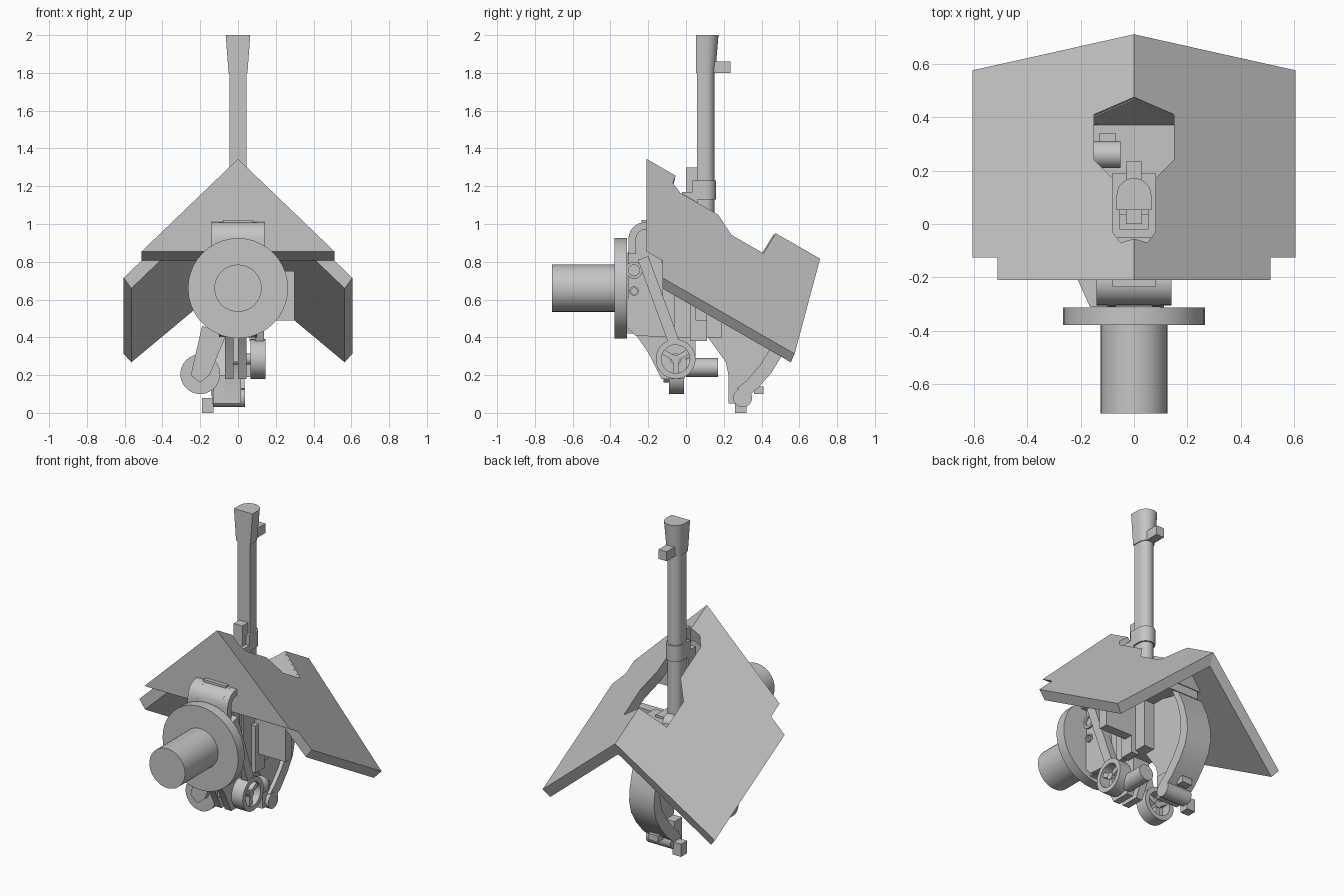
import bpy, bmesh, math
from mathutils import Vector, Matrix

cube = bpy.data.objects.get("Cube")
if cube:
    bpy.data.objects.remove(cube)

grey = bpy.data.materials.new("matte_grey")
grey.use_nodes = True
COLOUR = (0.56, 0.56, 0.56, 1)
grey.diffuse_color = COLOUR
grey.node_tree.nodes["Principled BSDF"].inputs["Base Color"].default_value = COLOUR
parts = []
AXES = {"X": Vector((1, 0, 0)), "Y": Vector((0, 1, 0)), "Z": Vector((0, 0, 1))}


def finish(name, bm):
    bmesh.ops.recalc_face_normals(bm, faces=bm.faces)
    me = bpy.data.meshes.new(name)
    bm.to_mesh(me)
    bm.free()
    me.materials.append(grey)
    ob = bpy.data.objects.new(name, me)
    bpy.context.collection.objects.link(ob)
    parts.append(ob)
    return ob


def loft(name, rings, skip_centre=False):
    """Skin matching rings of 3D points and cap both ends."""
    bm = bmesh.new()
    rows = [[bm.verts.new(p) for p in ring] for ring in rings]
    n = len(rows[0])
    bm.faces.new(rows[0])
    bm.faces.new(rows[-1])
    for a, b in zip(rows, rows[1:]):
        for i in range(n):
            j = (i + 1) % n
            if skip_centre and a[i].co.x == 0 and a[j].co.x == 0:
                continue
            bm.faces.new((a[i], a[j], b[j], b[i]))
    return finish(name, bm)


def plate(name, outline, x0, x1):
    """Side outline (y, z) extruded across x."""
    return loft(name, [[(x, y, z) for y, z in outline] for x in (x0, x1)])


def box(name, x0, x1, y0, y1, z0, z1):
    return plate(name, [(y0, z0), (y1, z0), (y1, z1), (y0, z1)], x0, x1)


def lathe(name, centre, axis, profile, steps=40):
    """Closed profile of (radius, height) turned about an axis."""
    bm = bmesh.new()
    rot = AXES["Z"].rotation_difference(AXES[axis]).to_matrix().to_4x4()
    place = Matrix.Translation(centre) @ rot
    rows = []
    for k in range(steps):
        t = 2 * math.pi * k / steps
        rows.append([bm.verts.new(place @ Vector((r * math.cos(t), r * math.sin(t), h)))
                     for r, h in profile])
    n = len(profile)
    for k in range(steps):
        a, b = rows[k], rows[(k + 1) % steps]
        for i in range(n):
            j = (i + 1) % n
            if profile[i][0] or profile[j][0]:
                bm.faces.new((a[i], a[j], b[j], b[i]))
    bmesh.ops.remove_doubles(bm, verts=bm.verts, dist=1e-5)
    return finish(name, bm)


def cylinder(name, centre, axis, r, length):
    h = length / 2
    return lathe(name, centre, axis, [(0, -h), (r, -h), (r, h), (0, h)])


def arc(cy, cz, r, a0, a1, n=10):
    angles = [math.radians(a0 + (a1 - a0) * i / n) for i in range(n + 1)]
    return [(cy + r * math.cos(a), cz + r * math.sin(a)) for a in angles]


# Shield: two flat sloping plates meeting at a ridge, with a slot for the barrel
def roof(x, y):
    return 1.345 - 0.96 * abs(x) - 0.575 * (y + 0.21)


top = [(0, -.125), (.605, -.125), (.605, .575), (0, .71), (0, .475), (.15, .41),
       (.15, .24), (.08, .17), (.08, -.03), (.05, -.07), (0, -.055)]
under = [(0, -.125), (.565, -.125), (.565, .555), (0, .68), (0, .435), (.15, .37),
         (.15, .2), (.08, .13), (.08, -.05), (.05, -.09), (0, -.075)]
shield = loft("shield", [[(x, y, roof(x, y)) for x, y in top],
                         [(x, y, roof(x, y) - .095) for x, y in under]], True)
shield.modifiers.new("mirror", "MIRROR")
loft("shield_front", [[(x, y, roof(x, y)) for x in (-.51, 0, .51)] for y in (-.21, -.125)])
loft("slot_back_wall", [[(x, .37, .765), (x, y, roof(x, y) - .01),
                         (x, y + .03, roof(x, y) - .05), (x, .41, .74)]
                        for x, y in ((-.15, .4), (0, .465), (.15, .4))])


# Barrel: flat at the front, rounded at the back
def d_section(z, w, y0, y1):
    return [(x, y, z) for x, y in [(-w, y0)] + arc(0, y1 - w, w, 0, 180, 14)[::-1] + [(w, y0)]]


def d_tube(name, *sections):
    return loft(name, [d_section(*s) for s in sections])


d_tube("barrel", (.7, .045, .057, .15), (1.8, .045, .057, .15))
d_tube("muzzle", (1.8, .05, .052, .155), (2.0, .065, .052, .172))
d_tube("barrel_collar", (1.13, .055, .035, .16), (1.23, .055, .035, .16))
box("front_sight", -.028, .028, .14, .235, 1.8, 1.86)
box("collar_lug", -.03, .03, .0, .06, 1.14, 1.3)
box("gas_block", -.055, .055, -.02, .06, .7, 1.17)

# Receiver and breech under the shield
box("receiver", -.08, .08, -.06, .19, .4, .78)
box("breech_floor", -.15, .15, .1, .39, .7, .765)
cylinder("breech_roller", (-.1, .26, .8), "X", .05, .1)
box("roller_lug", -.13, -.07, .28, .34, .75, .81)
box("ammunition_box", .05, .3, .05, .11, .49, .75)
cylinder("trigger_tube", (.05, .085, .24), "Y", .05, .17)

# Mount: spigot, flange and housing
cylinder("spigot", (0, -.54, .66), "Y", .125, .34)
cylinder("mount_flange", (0, -.345, .66), "Y", .265, .065)
housing = arc(-.215, .92, .09, 180, 20) + [(-.12, .6), (-.1, .4), (-.27, .41), (-.31, .45)]
for side in (-1, 1):
    plate("housing_cheek", housing, side * .07, side * .1)
plate("housing_arch", arc(-.215, .92, .09, 180, 0) + [(-.125, .84), (-.165, .84)]
      + arc(-.215, .92, .05, 0, 180) + [(-.265, .84), (-.305, .84)], -.14, .14)
box("housing_cap", -.08, .08, -.235, -.17, .98, 1.022)
box("housing_core", -.07, .07, -.31, -.05, .42, .85)
loft("left_gusset", [[(x, y, z) for x, y in
                      [(-.21, -.21), (-.165, -.31), (-.1, -.31), (-.1, -.14), (-.21, -.16)]]
                     for z in (.5, .78)])
box("bracket_block", -.05, .045, -.17, .05, .27, .45)
for x0, x1 in ((-.07, -.025), (.0, .045)):
    plate("bracket_prong", [(-.27, .42), (-.2, .32), (-.13, .18), (-.01, .18), (.05, .3),
                            (.05, .45)], x0, x1)
for z, r in ((.755, .045), (.645, .025)):
    lathe("cheek_boss", (.1, -.275, z), "X",
          [(r * .65, 0), (r, 0), (r, .012), (r * .65, .012)], 24)
plate("side_link", [(-.255, .81), (-.2, .83), (-.035, .38), (-.09, .36)], .09, .138)
box("side_rail", .06, .11, .02, .11, .38, .68)


# Handwheels: rim, hub and three spokes
def handwheel(name, centre, axis, facing):
    c, d = Vector(centre), AXES[axis] * facing
    lathe(name + "_rim", c, axis, [(.075, -.04), (.105, -.04), (.105, .04), (.075, .04)])
    cylinder(name + "_hub", c, axis, .022, .06)
    u = AXES["Z"]
    v = d.cross(u)
    for k in range(3):
        t = math.radians(270 + 120 * k)
        out = u * math.sin(t) + v * math.cos(t)
        across = d.cross(out) * .014
        ends = [[c + out * r + across * s + d * h
                 for s, h in ((-1, -.01), (1, -.01), (1, .025), (-1, .025))] for r in (.01, .08)]
        loft(name + "_spoke", ends)


handwheel("left_handwheel", (.105, -.055, .285), "X", 1)
handwheel("right_handwheel", (-.2, -.05, .205), "Y", 1)
cylinder("right_handwheel_disc", (-.2, -.08, .205), "Y", .08, .02)
strap = [(-.25, .2), (-.2, .16), (-.15, .2), (-.06, .42), (-.19, .46)]
loft("handwheel_strap", [[(x, y, z) for x, z in strap] for y in (-.12, -.08)])
cylinder("handwheel_shaft", (.03, -.055, .285), "X", .03, .12)

# Elevation arc with a raised rim behind the mount
sector = [(.1, .74), (.1, .42), (.16, .34), (.21, .27), (.225, .2), (.225, .05), (.28, .05)]
rim = [(.33, .09), (.38, .13), (.45, .21), (.5, .29), (.52, .37), (.515, .45), (.49, .55), (.44, .66)]
plate("elevation_arc", sector + rim, -.07, .01)
inner = [(y - .06, z + .04) for y, z in reversed(rim)]
plate("arc_rim", rim + inner, -.14, .035)
box("arc_stop", -.09, -.02, .36, .41, .1, .14)
cylinder("arc_roller", (-.05, .3, .08), "X", .05, .175)
box("arc_block", -.13, .015, .225, .3, .05, .2)
box("foot_post", -.19, -.13, .26, .32, 0, .08)

# Smooth the round parts and keep the hard edges; the shield stays flat
bpy.ops.object.select_all(action="DESELECT")
for ob in parts:
    ob.select_set(ob != shield)
bpy.context.view_layer.objects.active = parts[-1]
bpy.ops.object.shade_smooth_by_angle(angle=math.radians(30))
